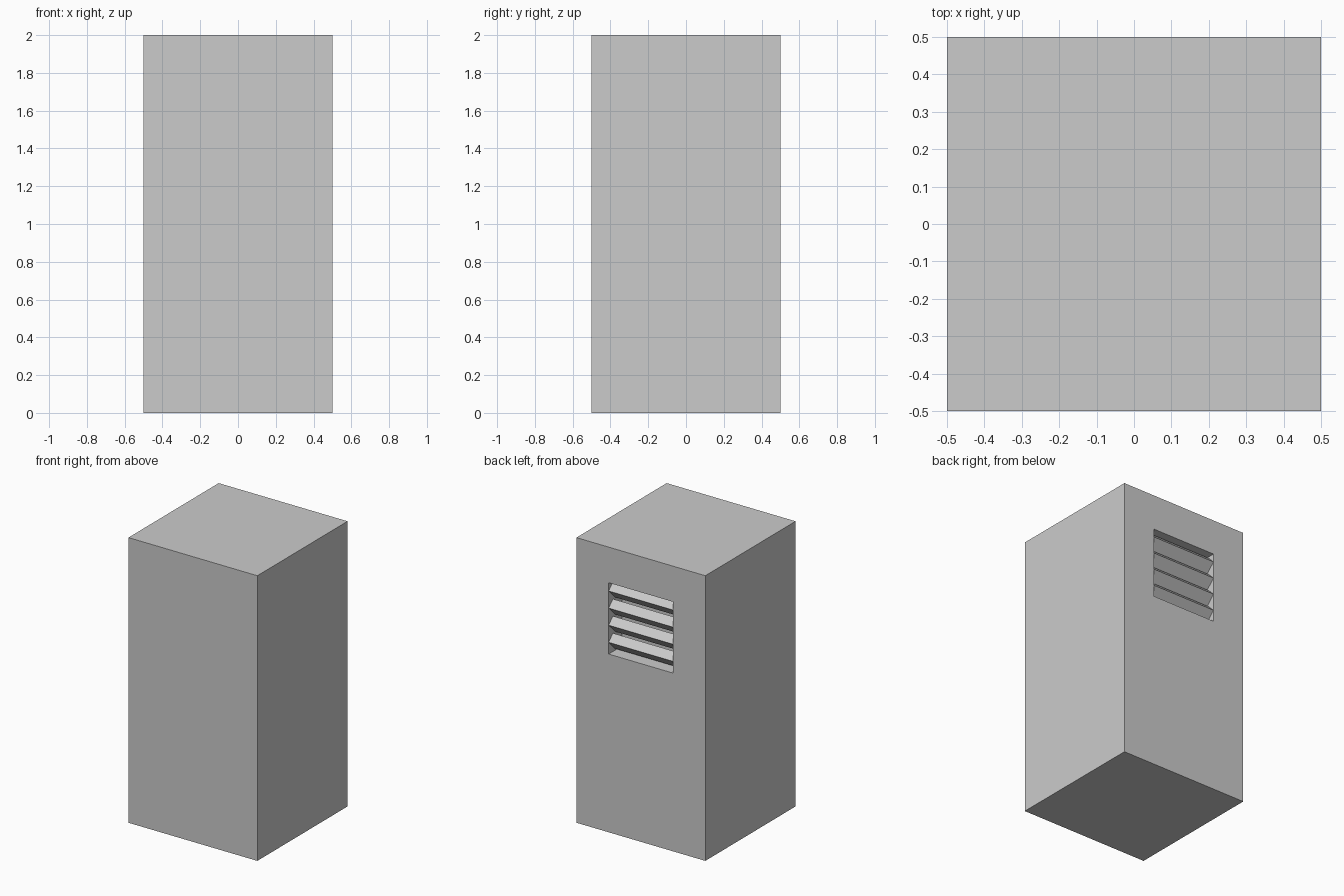
import bpy
from math import radians

if "Cube" in bpy.data.objects:
    bpy.data.objects.remove(bpy.data.objects["Cube"])


def box(name, size, loc, tilt=0):
    bpy.ops.mesh.primitive_cube_add(size=1, location=loc, rotation=(tilt, 0, 0))
    ob = bpy.context.object
    ob.name = name
    ob.scale = size
    bpy.ops.object.transform_apply(location=False, rotation=True, scale=True)
    return ob


# Cabinet body
body = box("cabinet_body", (1, 1, 2), (0, 0, 1))

# Square vent recess cut into the back
cutter = box("vent_cutter", (0.5, 0.3, 0.5), (0, 0.5, 1.5))
cutter.hide_render = True
cut = body.modifiers.new("vent_recess", "BOOLEAN")
cut.operation = 'DIFFERENCE'
cut.solver = 'EXACT'
cut.object = cutter
bpy.context.view_layer.objects.active = body
bpy.ops.object.modifier_apply(modifier=cut.name)
bpy.data.objects.remove(cutter)

# Four tilted louver slats, front ridges flush with the back
for i in range(4):
    box(f"vent_slat_{i + 1}", (0.5, 0.1, 0.066), (0, 0.441, 1.32 + 0.12 * i), radians(45))
